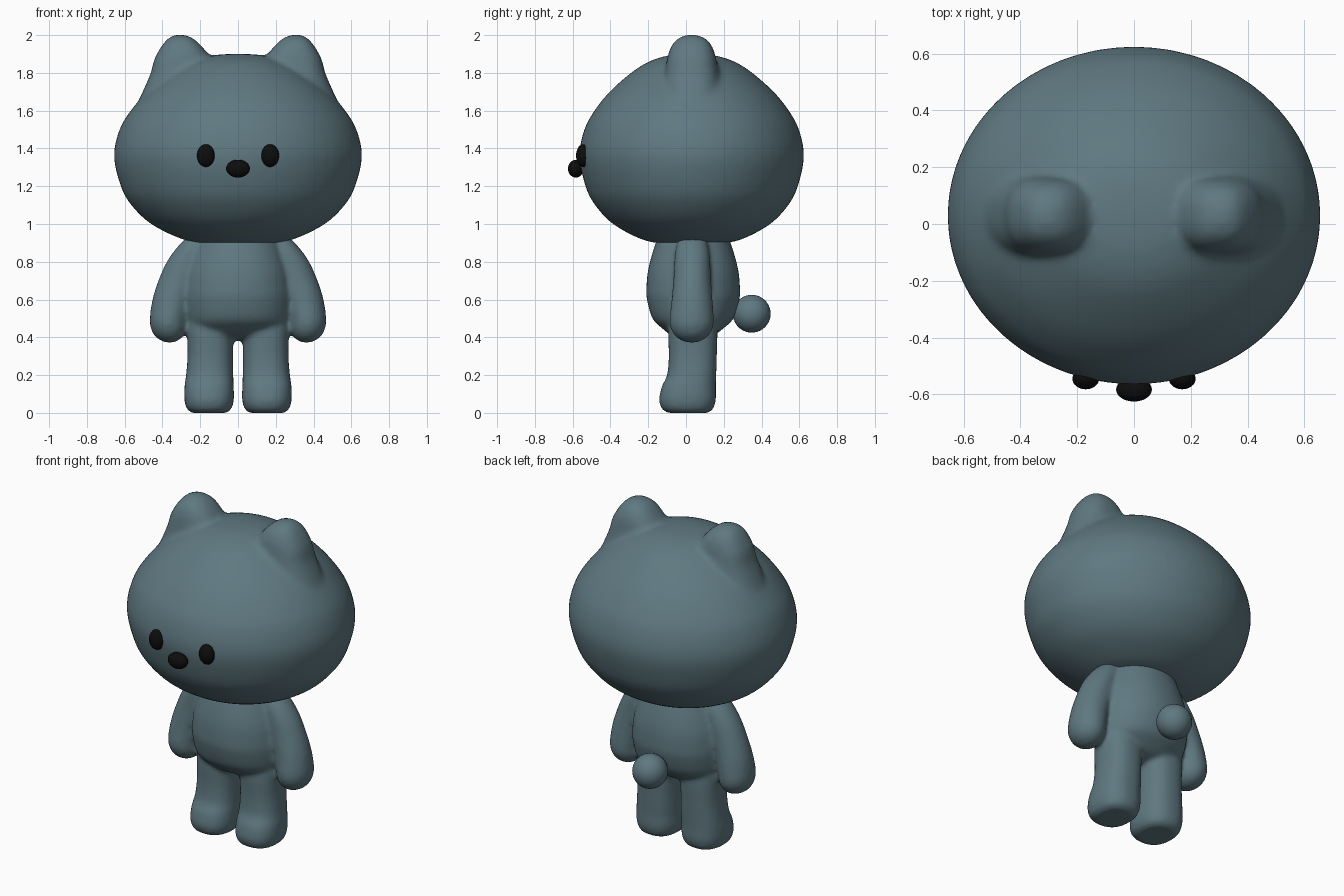
import bpy, bmesh, math
from mathutils import Vector

cube = bpy.data.objects.get("Cube")
if cube:
    bpy.data.objects.remove(cube, do_unlink=True)


def material(name, colour, rough):
    m = bpy.data.materials.new(name)
    m.use_nodes = True
    m.diffuse_color = (*colour, 1)
    bsdf = m.node_tree.nodes["Principled BSDF"]
    bsdf.inputs["Base Color"].default_value = (*colour, 1)
    bsdf.inputs["Roughness"].default_value = rough
    return m


SKIN = material("slate blue", (0.115, 0.19, 0.22), 0.6)
BLACK = material("black", (0.004, 0.004, 0.004), 0.5)


def spline(rings, steps):
    """Catmull-Rom interpolation through rings of (x, y, z, rx, ry)."""
    pts = [Vector(r) for r in rings]
    pts = [pts[0]] + pts + [pts[-1]]
    out = []
    for a, b, c, d in zip(pts, pts[1:], pts[2:], pts[3:]):
        for i in range(steps):
            t = i / steps
            out.append(0.5 * (2 * b + (c - a) * t + (2 * a - 5 * b + 4 * c - d) * t * t
                              + (3 * b - a - 3 * c + d) * t ** 3))
    return out + [pts[-1]]


def loft(bm, rings, side=1, power=2.0, sides=48, steps=4):
    """Closed skin over horizontal superellipse rings; side=-1 mirrors it."""
    loops = []
    for x, y, z, rx, ry in spline(rings, steps):
        loop = []
        for i in range(sides):
            a = math.tau * i / sides
            c, s = math.cos(a), math.sin(a)
            px = math.copysign(abs(c) ** (2 / power), c) * max(rx, 0.002)
            py = math.copysign(abs(s) ** (2 / power), s) * max(ry, 0.002)
            loop.append(bm.verts.new((side * (x + px), y + py, z)))
        loops.append(loop)
    faces = [bm.faces.new(loops[0]), bm.faces.new(loops[-1])]
    for lo, hi in zip(loops, loops[1:]):
        for i in range(sides):
            j = (i + 1) % sides
            faces.append(bm.faces.new((lo[i], lo[j], hi[j], hi[i])))
    bmesh.ops.recalc_face_normals(bm, faces=faces)


def finish(bm, name, mat):
    me = bpy.data.meshes.new(name)
    bm.to_mesh(me)
    bm.free()
    me.materials.append(mat)
    for p in me.polygons:
        p.use_smooth = True
    ob = bpy.data.objects.new(name, me)
    bpy.context.scene.collection.objects.link(ob)
    return ob


def fuse(ob, voxel, rounds):
    """Merge overlapping shells into one soft skin."""
    r = ob.modifiers.new("Fuse", 'REMESH')
    r.mode = 'VOXEL'
    r.voxel_size = voxel
    r.use_smooth_shade = True
    s = ob.modifiers.new("Soften", 'SMOOTH')
    s.factor = 0.5
    s.iterations = rounds


def ball(name, centre, radii, mat):
    bm = bmesh.new()
    bmesh.ops.create_uvsphere(bm, u_segments=32, v_segments=20, radius=1)
    bmesh.ops.scale(bm, vec=radii, verts=bm.verts)
    ob = finish(bm, name, mat)
    ob.location = centre
    return ob


# Head: broad egg with a flattened base, given as (height, fraction of full width)
head_profile = [(0.89, 0), (0.895, 0.24), (0.92, 0.45), (1.0, 0.7), (1.1, 0.86),
                (1.2, 0.945), (1.36, 1), (1.5, 0.955), (1.6, 0.865), (1.7, 0.73),
                (1.8, 0.54), (1.86, 0.38), (1.893, 0.2), (1.902, 0)]
head = bmesh.new()
loft(head, [(0, 0.03, z, 0.657 * f, 0.595 * f) for z, f in head_profile], sides=64)

# Ears: rounded stubs flaring into the head
ear = [(0.3, 0.03, 1.6, 0.25, 0.16), (0.305, 0.03, 1.7, 0.2, 0.155),
       (0.305, 0.03, 1.8, 0.157, 0.142), (0.3, 0.03, 1.86, 0.147, 0.132),
       (0.295, 0.03, 1.9, 0.135, 0.124), (0.3, 0.03, 1.955, 0.095, 0.1),
       (0.305, 0.03, 1.99, 0.055, 0.06), (0.308, 0.03, 2.003, 0.012, 0.012)]
for side in (1, -1):
    loft(head, ear, side, power=2.5)
fuse(finish(head, "head", SKIN), 0.018, 6)

# Torso: pear shape tucked into the head
torso = [(0, 0.035, 0.385, 0.04, 0.03), (0, 0.035, 0.41, 0.17, 0.11),
         (0, 0.036, 0.45, 0.245, 0.165), (0, 0.037, 0.5, 0.272, 0.215),
         (0, 0.038, 0.6, 0.286, 0.245), (0, 0.038, 0.66, 0.284, 0.248),
         (0, 0.038, 0.75, 0.272, 0.24), (0, 0.038, 0.85, 0.24, 0.215),
         (0, 0.038, 0.95, 0.2, 0.18)]
# Legs: straight columns with feet pushed forward
leg = [(0.153, 0.01, 0, 0.09, 0.105), (0.153, 0.008, 0.02, 0.117, 0.135),
       (0.153, 0.008, 0.07, 0.131, 0.15), (0.153, 0.015, 0.14, 0.13, 0.143),
       (0.15, 0.03, 0.2, 0.125, 0.13), (0.147, 0.036, 0.3, 0.12, 0.127),
       (0.146, 0.036, 0.42, 0.122, 0.13), (0.145, 0.036, 0.52, 0.125, 0.12)]
# Arms: hanging, thickening towards rounded hands
arm = [(0.362, 0.03, 0.372, 0.015, 0.015), (0.363, 0.03, 0.383, 0.046, 0.055),
       (0.365, 0.03, 0.41, 0.078, 0.09), (0.367, 0.03, 0.45, 0.095, 0.112),
       (0.367, 0.03, 0.5, 0.1, 0.117), (0.347, 0.032, 0.6, 0.106, 0.108),
       (0.312, 0.033, 0.7, 0.11, 0.1), (0.275, 0.033, 0.8, 0.102, 0.095),
       (0.238, 0.033, 0.88, 0.082, 0.085), (0.21, 0.033, 0.94, 0.05, 0.06)]
body = bmesh.new()
loft(body, torso, power=2.1)
for side in (1, -1):
    loft(body, leg, side, power=2.4)
    loft(body, arm, side)
fuse(finish(body, "body", SKIN), 0.014, 6)

# Tail and face
ball("tail", (0, 0.348, 0.525), (0.1, 0.1, 0.1), SKIN)
for side, name in ((1, "left_eye"), (-1, "right_eye")):
    ball(name, (side * 0.17, -0.545, 1.362), (0.047, 0.037, 0.06), BLACK)
ball("nose", (0, -0.583, 1.293), (0.063, 0.042, 0.047), BLACK)
